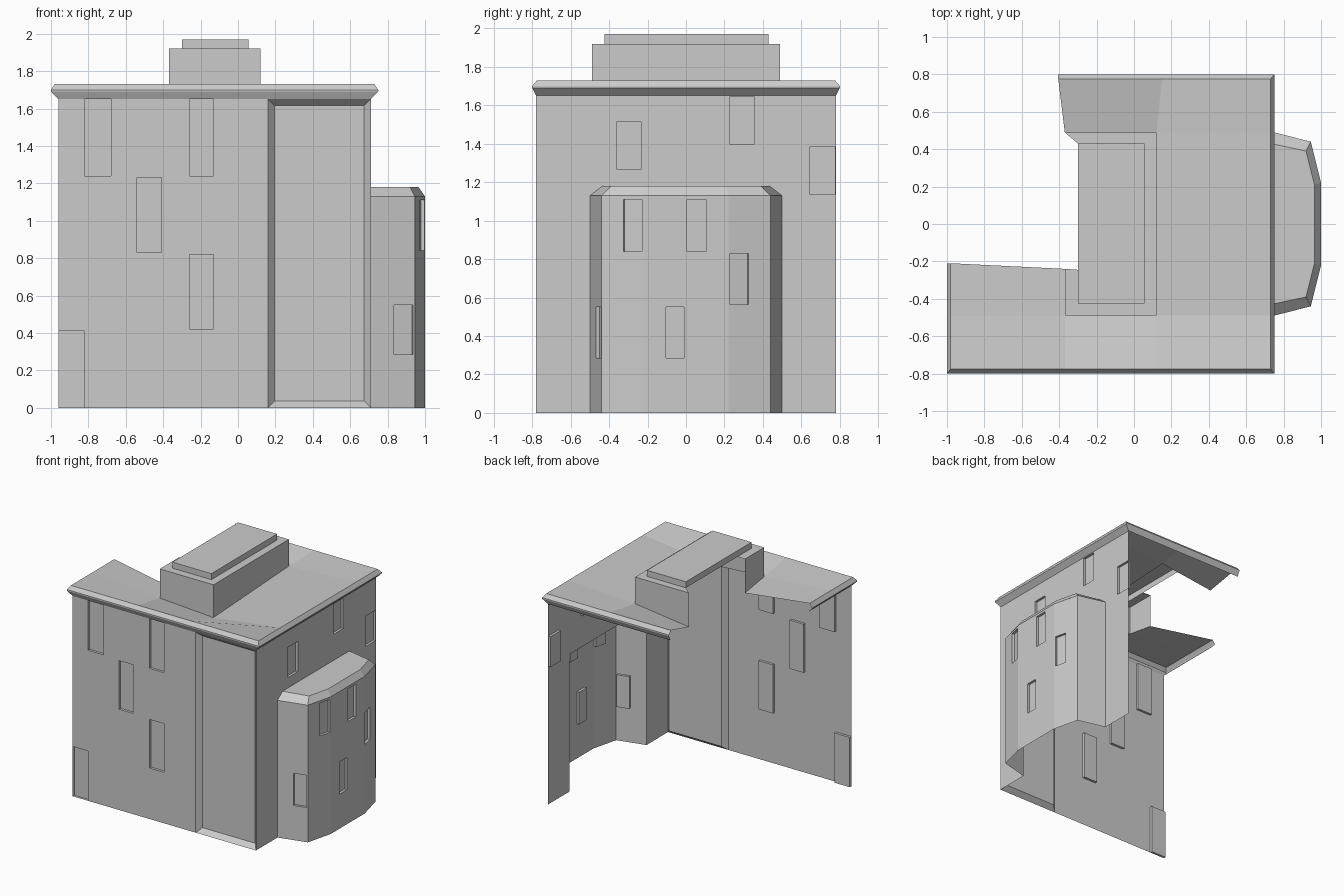
import bpy, bmesh
from mathutils import Vector

if "Cube" in bpy.data.objects:
    bpy.data.objects.remove(bpy.data.objects["Cube"])

pane_mat = bpy.data.materials.new("pale_pane")
pane_mat.diffuse_color = (0.9, 0.9, 0.9, 1)
pane_mat.use_nodes = True
pane_mat.node_tree.nodes["Principled BSDF"].inputs["Base Color"].default_value = pane_mat.diffuse_color


def mesh_object(name, faces, mat=None):
    """Object from a list of faces, each a list of points."""
    bm = bmesh.new()
    for f in faces:
        bm.faces.new([bm.verts.new(p) for p in f])
    bmesh.ops.remove_doubles(bm, verts=bm.verts, dist=1e-4)
    me = bpy.data.meshes.new(name)
    bm.to_mesh(me)
    bm.free()
    ob = bpy.data.objects.new(name, me)
    bpy.context.collection.objects.link(ob)
    if mat:
        me.materials.append(mat)
    return ob


def wall(name, p0, p1, top, axis=0, windows=(), holes=(), panels=()):
    """Upright sheet p0-p1; windows sink straight in, panels sink with a bevel."""
    p0, p1 = Vector(p0), Vector(p1)
    d = (p1 - p0).normalized()
    inward = Vector((-d.y, d.x))

    def P(c, z, depth=0):
        t = (c - p0[axis]) / (p1[axis] - p0[axis])
        q = p0.lerp(p1, t) + inward * depth
        return (q.x, q.y, z)

    cuts = list(windows) + list(holes) + list(panels)
    us = sorted({p0[axis], p1[axis], *[c for w in cuts for c in w[:2]]})
    zs = sorted({0, top, *[c for w in cuts for c in w[2:]]})
    us = [u for i, u in enumerate(us) if i == 0 or u - us[i - 1] > 1e-5]
    faces, panes = [], []
    for a, b in zip(us, us[1:]):
        for c, e in zip(zs, zs[1:]):
            m, n = (a + b) / 2, (c + e) / 2
            if not any(w[0] < m < w[1] and w[2] < n < w[3] for w in cuts):
                faces.append([P(a, c), P(b, c), P(b, e), P(a, e)])
    for group, bevel, depth in ((windows, 0, 0.02), (panels, 0.035, 0.04)):
        for a, b, c, e in group:
            out = [(a, c), (b, c), (b, e), (a, e)]
            k = bevel
            inn = [(a + k, c + k), (b - k, c + k), (b - k, e - k), (a + k, e - k)]
            for i in range(4):
                j = (i + 1) % 4
                faces.append([P(*out[i]), P(*out[j]), P(*inn[j], depth), P(*inn[i], depth)])
            (faces if bevel else panes).append([P(*q, depth) for q in inn])
    mesh_object(name, faces)
    if panes:
        mesh_object(name + "_panes", panes, pane_mat)


# Street front and right side walls
X0, X1, Y, H = -0.96, 0.71, 0.78, 1.65
wall("front_wall", (X0, -Y), (X1, -Y), H, 0,
     windows=[(-.82, -.68, 1.24, H), (-.26, -.13, 1.24, H), (-.54, -.41, .83, 1.23),
              (-.26, -.13, .42, .82), (X0, -.82, 0, .41)],
     panels=[(.16, X1, 0, H)])
wall("right_wall", (X1, -Y), (X1, Y), H, 1,
     windows=[(-.36, -.235, 1.265, 1.515), (.23, .355, 1.395, 1.645), (.645, .775, 1.135, 1.385)],
     holes=[(-.5, .5, 0, 1.13)])

# Faceted bay
bay = [(.71, -.5), (.945, -.44), (1, -.22), (1, .22), (.945, .44), (.71, .5)]
bay_windows = [(0, [(.835, .935, .285, .55)]),
               (1, [(-.325, -.23, .84, 1.11)]),
               (1, [(-.105, -.01, .285, .55), (.005, .105, .84, 1.11)]),
               (1, [(.23, .325, .565, .83)]),
               (0, [])]
for i, (axis, wins) in enumerate(bay_windows):
    wall(f"bay_wall_{i + 1}", bay[i], bay[i + 1], 1.13, axis, wins)

# Bay roof: sloped rim and flat top
half = [(.71, -.435), (.92, -.39), (.965, -.21)]
inner = half + [(x, -y) for x, y in reversed(half)]
rim = [(*p, 1.13) for p in bay]
top = [(*p, 1.18) for p in inner]
mesh_object("bay_roof", [top] + [[rim[i], rim[i + 1], top[i + 1], top[i]] for i in range(5)])

# Cornice swept along the roof edge, broken off at the back left
rings = []
for ox, oy, z in ((0, 0, 1.65), (.04, .02, 1.69), (.04, .02, 1.70), (.02, -.005, 1.73)):
    l, r, y = X0 - ox, X1 + ox, Y + oy
    rings.append([(l, -.21, z), (l, -y, z), (r, -y, z), (r, y, z), (-.405, y, z)])
mesh_object("cornice", [[a[i], a[i + 1], b[i + 1], b[i]]
                        for a, b in zip(rings, rings[1:]) for i in range(4)])

# Sunken roof sheet around the roof box
l, r, y, t = -.98, .73, .775, 1.73
p0, p1, p2 = (-.37, -.24, 1.64), (-.37, -.49, 1.68), (.12, -.49, 1.65)
p3, p4 = (.12, .49, 1.70), (-.37, .49, 1.64)
f1, f2, left = (-.37, -y, t), (.12, -y, t), (l, -.49, t)
r1, r2, b1 = (r, -.49, t), (r, .49, t), (.15, y, t)
mesh_object("roof", [
    [(l, -y, t), f1, p1, left], [f1, f2, p2, p1], [f2, (r, -y, t), r1, p2],
    [left, p1, p0, (l, -.21, t)], [p2, r1, r2, p3],
    [p3, r2, (r, y, t), b1], [p4, p3, b1, (-.405, y, t)]])

# Roof box, open on most of its left side, with a ledge around the cap
base = [p0, p1, p2, p3, p4]
edge = [(p[0], p[1], 1.92) for p in base]
ledge = [(-.30, -.245, 1.92), (-.30, -.425, 1.92), (.055, -.425, 1.92),
         (.055, .43, 1.92), (-.30, .43, 1.92)]
box = []
for i in range(4):
    box.append([base[i], base[i + 1], edge[i + 1], edge[i]])
    box.append([edge[i], edge[i + 1], ledge[i + 1], ledge[i]])
mesh_object("roof_box", box)

# Cap on the box
low = ledge[1:]
high = [(p[0], p[1], 1.97) for p in low]
mesh_object("roof_cap", [high] + [[low[i], low[(i + 1) % 4], high[(i + 1) % 4], high[i]]
                                  for i in range(4)])
